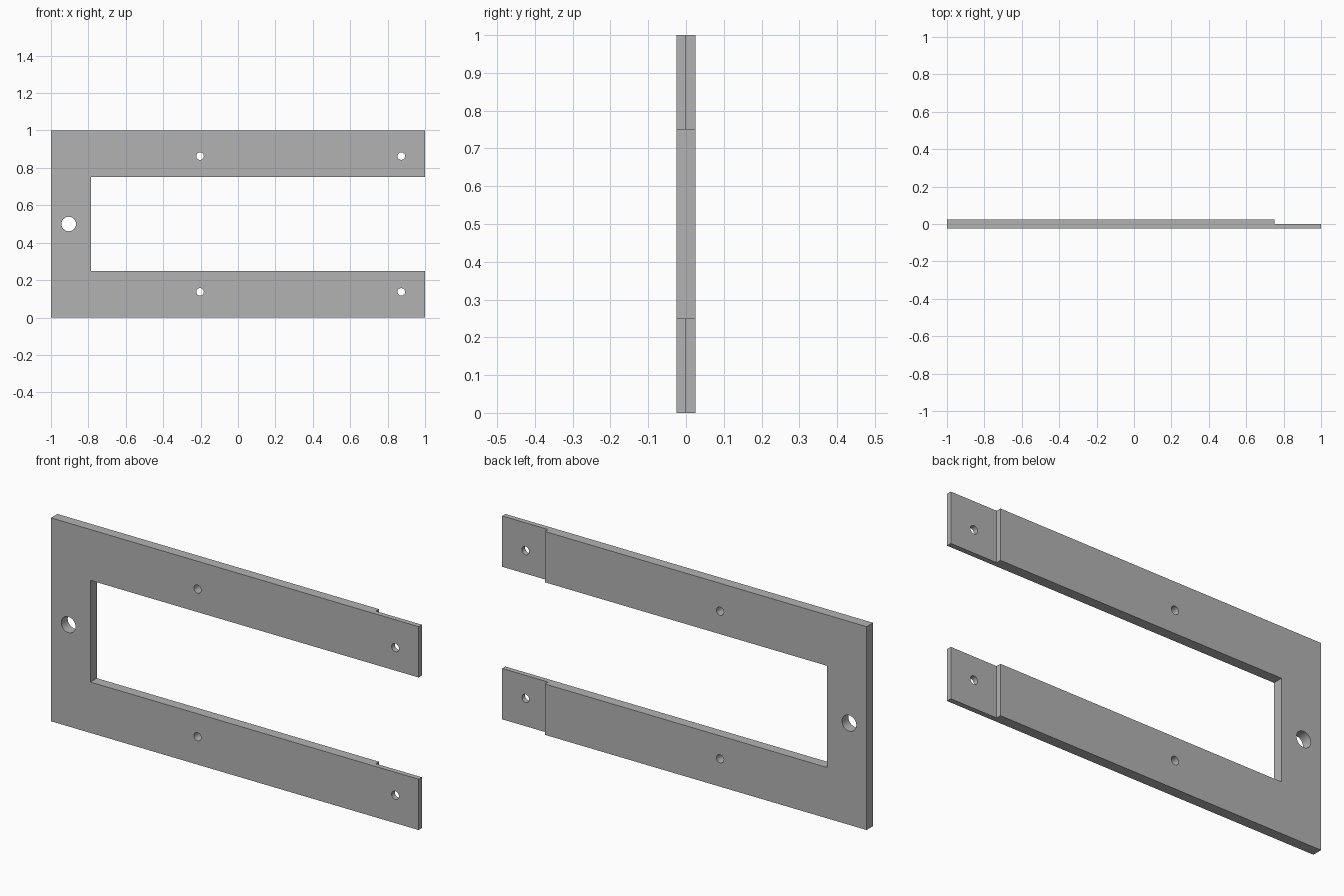
import bpy, bmesh, math
from mathutils import Matrix, Vector

cube = bpy.data.objects.get("Cube")
if cube:
    bpy.data.objects.remove(cube, do_unlink=True)

HALF = 0.025        # half of the plate thickness
MID = 0.5           # height of the symmetry line
ARM_IN = 0.25       # inner arm edge, from the symmetry line
HOLE_OFF = 0.363    # arm hole centre, from the symmetry line


def make_object(name, bm):
    bmesh.ops.recalc_face_normals(bm, faces=bm.faces)
    mesh = bpy.data.meshes.new(name)
    bm.to_mesh(mesh)
    bm.free()
    obj = bpy.data.objects.new(name, mesh)
    bpy.context.collection.objects.link(obj)
    return obj


def hole(name, x, z, radius):
    bm = bmesh.new()
    turn = Matrix.Translation((x, 0, z)) @ Matrix.Rotation(math.pi / 2, 4, 'X')
    bmesh.ops.create_cone(bm, cap_ends=True, segments=32, radius1=radius,
                          radius2=radius, depth=0.2, matrix=turn)
    return make_object(name, bm)


def box(name, low, high):
    low, high = Vector(low), Vector(high)
    bm = bmesh.new()
    bmesh.ops.create_cube(bm, size=1, matrix=Matrix.Translation((low + high) / 2)
                          @ Matrix.Diagonal((*(high - low), 1)))
    return make_object(name, bm)


# Fork plate: a U-shaped outline extruded through its thickness
upper = [(-0.785, ARM_IN), (1, ARM_IN), (1, MID), (-1, MID)]
outline = upper + [(x, -z) for x, z in reversed(upper)]
bm = bmesh.new()
face = bm.faces.new([bm.verts.new((x, -HALF, MID + z)) for x, z in outline])
extruded = bmesh.ops.extrude_face_region(bm, geom=[face])["geom"]
bmesh.ops.translate(bm, vec=(0, 2 * HALF, 0),
                    verts=[v for v in extruded if isinstance(v, bmesh.types.BMVert)])
plate = make_object("fork_plate", bm)

# Cutters: mounting hole, arm holes and the stepped arm tips
cutters = [hole("mount_hole_cutter", -0.905, MID, 0.039)]
for side, label in ((1, "upper"), (-1, "lower")):
    for x, spot in ((-0.203, "middle"), (0.873, "tip")):
        cutters.append(hole(f"{label}_{spot}_hole_cutter", x, MID + side * HOLE_OFF, 0.02))
cutters.append(box("tip_step_cutter", (0.75, 0, -0.1), (1.1, 0.1, 1.1)))

for cutter in cutters:
    cutter.hide_render = True
    mod = plate.modifiers.new(cutter.name, 'BOOLEAN')
    mod.operation = 'DIFFERENCE'
    mod.solver = 'EXACT'
    mod.object = cutter

# Apply the cuts and remove the cutters
bpy.ops.object.select_all(action='DESELECT')
plate.select_set(True)
bpy.context.view_layer.objects.active = plate
for mod in list(plate.modifiers):
    bpy.ops.object.modifier_apply(modifier=mod.name)
for cutter in cutters:
    bpy.data.objects.remove(cutter, do_unlink=True)
bpy.ops.object.shade_smooth_by_angle(angle=math.radians(30))

# Plain grey finish
grey = bpy.data.materials.new("plain_grey")
grey.use_nodes = True
colour = (0.45, 0.45, 0.45, 1)
grey.diffuse_color = colour
grey.node_tree.nodes["Principled BSDF"].inputs["Base Color"].default_value = colour
plate.data.materials.clear()
plate.data.materials.append(grey)
